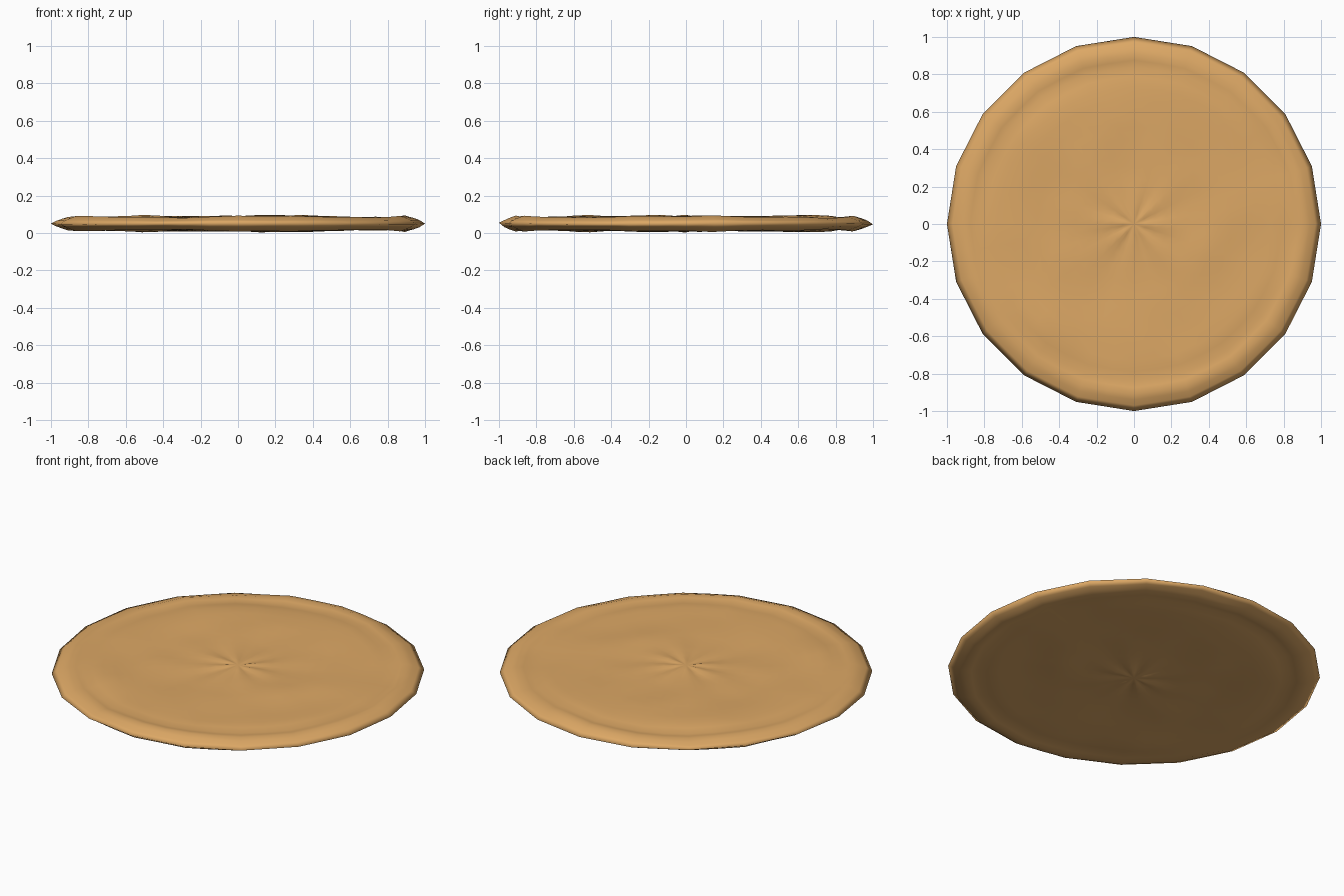
import bpy, bmesh
from math import sin, cos, pi, exp, atan2
from mathutils import Vector, noise

if "Cube" in bpy.data.objects:
    bpy.data.objects.remove(bpy.data.objects["Cube"])

SEG = 40
RADII = [0.06, 0.12, 0.18, 0.24, 0.31, 0.38, 0.45, 0.52, 0.59, 0.66,
         0.73, 0.79, 0.84, 0.875, 0.91, 0.94, 0.97]
MID = 0.05


def half_thickness(r, a):
    """Half thickness of the bread: dough lumps, centre pleats and rim groove."""
    x, y = r * cos(a), r * sin(a)
    h = 0.036 + 0.013 * noise.noise(Vector((x * 3.2, y * 3.2, 4.7)))
    h += 0.005 * noise.noise(Vector((x * 7, y * 7, 1.3)))
    # radial pleats around the centre
    h += 0.008 * cos(8 * a + 0.6) * (r / 0.15) * exp(-(r / 0.17) ** 2)
    # groove inside the rim, strongest upper left and lower right
    h -= (0.006 + 0.006 * abs(sin(a - pi / 4))) * exp(-((r - 0.84) / 0.045) ** 2)
    # taper to the thin edge
    if r > 0.91:
        h *= max(0.0, (1 - r) / 0.09) ** 0.7
    return min(h, 0.047)


def outline(a):
    """Scale factor giving the twenty-sided outline."""
    step = pi / 10
    return cos(step / 2) / cos((a % step) - step / 2)


bm = bmesh.new()
angles = [2 * pi * i / SEG for i in range(SEG)]
# shared rim edge
rim = [bm.verts.new((cos(a) * outline(a), sin(a) * outline(a),
                     MID + 0.004 * sin(3 * a))) for a in angles]

# top and bottom skins
for side in (1, -1):
    centre = bm.verts.new((0, 0, MID + side * half_thickness(0, 0)))
    rings = []
    for r in RADII:
        ring = []
        for a in angles:
            k = 1 + (outline(a) - 1) * r ** 3
            ring.append(bm.verts.new((r * k * cos(a), r * k * sin(a),
                                      MID + side * half_thickness(r, a))))
        rings.append(ring)
    rings.append(rim)
    for i in range(SEG):
        j = (i + 1) % SEG
        bm.faces.new((centre, rings[0][i], rings[0][j]))
        for p, q in zip(rings, rings[1:]):
            bm.faces.new((p[i], q[i], q[j], p[j]))

bmesh.ops.recalc_face_normals(bm, faces=bm.faces)
for f in bm.faces:
    f.smooth = True
mesh = bpy.data.meshes.new("flatbread")
bm.to_mesh(mesh)
bm.free()
bread = bpy.data.objects.new("flatbread", mesh)
bpy.context.collection.objects.link(bread)

# baked crust colour
crust = bpy.data.materials.new("crust")
crust.diffuse_color = (0.72, 0.39, 0.13, 1)
crust.use_nodes = True
crust.node_tree.nodes["Principled BSDF"].inputs["Base Color"].default_value = crust.diffuse_color
mesh.materials.append(crust)
